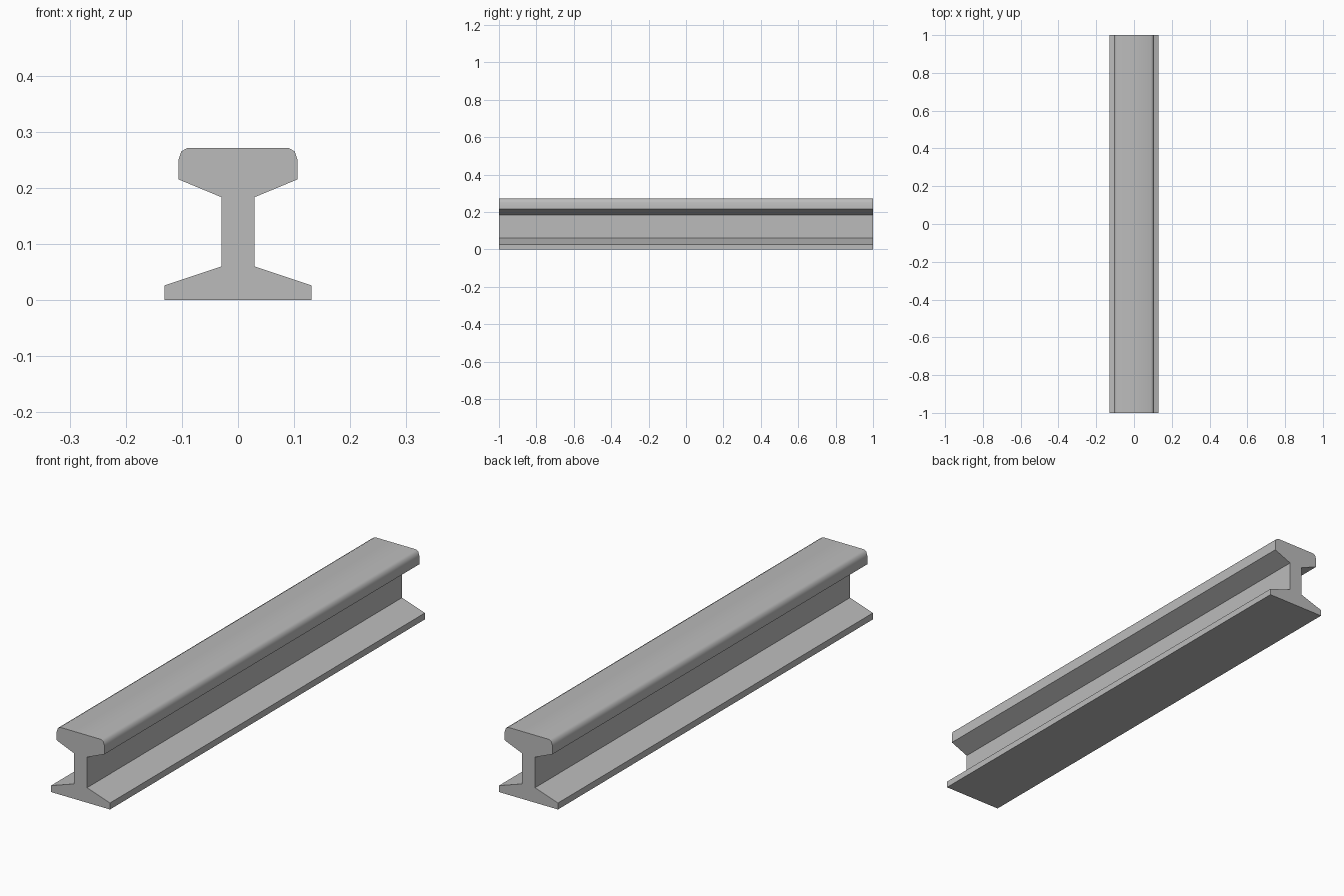
import bpy
import bmesh
import math

cube = bpy.data.objects.get("Cube")
if cube:
    bpy.data.objects.remove(cube, do_unlink=True)

# Plain grey steel
steel = bpy.data.materials.new("grey_steel")
steel.use_nodes = True
colour = (0.5, 0.5, 0.5, 1)
steel.diffuse_color = colour
steel.node_tree.nodes["Principled BSDF"].inputs["Base Color"].default_value = colour

# Half cross-section from foot to head, mirrored to the other side
half = [(0.131, 0), (0.131, 0.026), (0.029, 0.06), (0.029, 0.183),
        (0.106, 0.215), (0.106, 0.25), (0.101, 0.265), (0.09, 0.271)]
profile = half + [(-x, z) for x, z in reversed(half)]

# Extrude the section along the length of the rail
bm = bmesh.new()
front = bm.faces.new([bm.verts.new((x, -1, z)) for x, z in profile])
sweep = bmesh.ops.extrude_face_region(bm, geom=[front], use_keep_orig=True)
moved = [v for v in sweep["geom"] if isinstance(v, bmesh.types.BMVert)]
bmesh.ops.translate(bm, verts=moved, vec=(0, 2, 0))
bmesh.ops.recalc_face_normals(bm, faces=bm.faces)

mesh = bpy.data.meshes.new("rail")
bm.to_mesh(mesh)
bm.free()
mesh.materials.append(steel)
rail = bpy.data.objects.new("rail", mesh)
bpy.context.collection.objects.link(rail)

# Rounded head shoulders are smooth, all other edges stay sharp
bpy.ops.object.select_all(action="DESELECT")
rail.select_set(True)
bpy.context.view_layer.objects.active = rail
bpy.ops.object.shade_smooth_by_angle(angle=math.radians(50))
